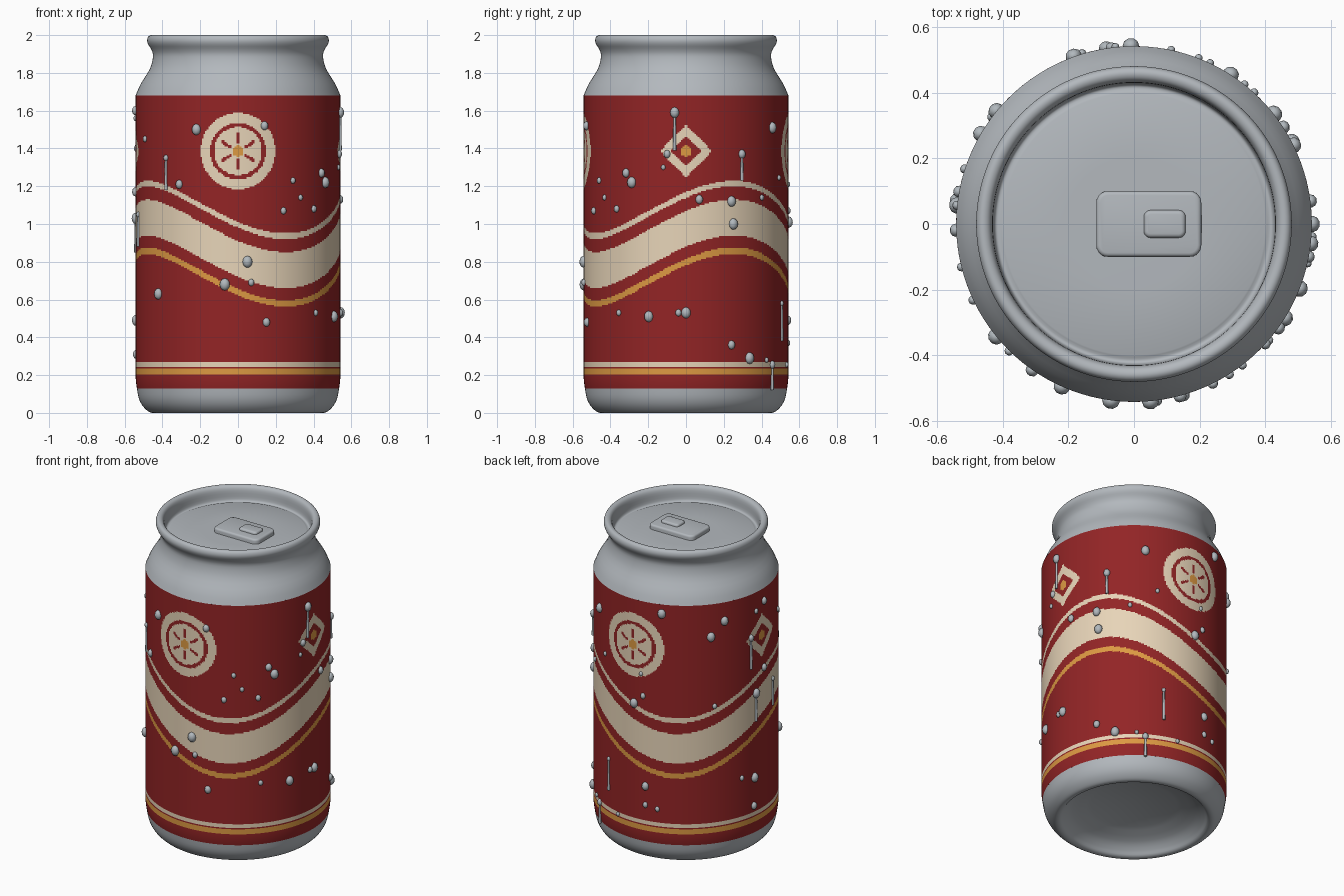
import bpy, bmesh, math
from mathutils import Matrix, Vector

if "Cube" in bpy.data.objects:
    bpy.data.objects.remove(bpy.data.objects["Cube"])

R = 0.542                      # body radius
LABEL_LOW, LABEL_TOP = 0.13, 1.68


def material(name, rgb):
    m = bpy.data.materials.new(name)
    m.diffuse_color = (*rgb, 1)
    m.use_nodes = True
    m.node_tree.nodes["Principled BSDF"].inputs["Base Color"].default_value = m.diffuse_color
    return m


silver = material("silver_metal", (0.45, 0.48, 0.51))
water = material("water_grey", (0.44, 0.48, 0.51))
red = material("deep_red", (0.29, 0.018, 0.019))
cream = material("cream", (0.80, 0.66, 0.48))
gold = material("gold", (0.72, 0.32, 0.055))


def finish(bm, name, mats, angle=40):
    me = bpy.data.meshes.new(name)
    bm.to_mesh(me)
    bm.free()
    ob = bpy.data.objects.new(name, me)
    bpy.context.collection.objects.link(ob)
    for m in mats:
        me.materials.append(m)
    bpy.ops.object.select_all(action='DESELECT')
    ob.select_set(True)
    bpy.context.view_layer.objects.active = ob
    bpy.ops.object.shade_smooth_by_angle(angle=math.radians(angle))
    return ob


def lathe(name, profile, segs, mats, rule=None):
    """Spin (radius, z) points, listed so that the outside runs upwards."""
    bm = bmesh.new()
    rings = []
    for r, z in profile:
        if r < 1e-5:
            rings.append([bm.verts.new((0, 0, z))] * segs)
        else:
            rings.append([bm.verts.new((r * math.cos(2 * math.pi * i / segs),
                                        r * math.sin(2 * math.pi * i / segs), z))
                          for i in range(segs)])
    for j in range(len(rings) - 1):
        a, b = rings[j], rings[j + 1]
        for i in range(segs):
            k = (i + 1) % segs
            quad = list(dict.fromkeys((a[i], a[k], b[k], b[i])))
            f = bm.faces.new(quad)
            if rule:
                f.material_index = rule(2 * math.pi * (i + 0.5) / segs,
                                        (profile[j][1] + profile[j + 1][1]) / 2)
    return finish(bm, name, mats)


def smooth_curve(pts, steps=3):
    """Catmull-Rom curve through a few profile points."""
    out = []
    p = [pts[0]] + pts + [pts[-1]]
    for i in range(1, len(p) - 2):
        a, b, c, d = (Vector(q) for q in p[i - 1:i + 3])
        for s in range(steps):
            t = s / steps
            out.append(tuple(0.5 * (2 * b + (c - a) * t + (2 * a - 5 * b + 4 * c - d) * t * t
                                    + (3 * b - a - 3 * c + d) * t ** 3)))
    return out + [pts[-1]]


# Bottom: domed underside, standing ring and lower curve
lathe("can_base", [(0, 0.125)] + smooth_curve(
    [(0.25, 0.1), (0.36, 0.065), (0.41, 0.03), (0.432, 0.006), (0.455, 0), (0.478, 0.01),
     (0.507, 0.04), (0.526, 0.08), (0.535, LABEL_LOW)]), 128, [silver])

# Shoulder, neck, rolled rim and recessed lid
lathe("can_shoulder_and_lid", smooth_curve(
    [(R, LABEL_TOP), (0.516, 1.74), (0.467, 1.82), (0.45, 1.885), (0.457, 1.92), (0.475, 1.95),
     (0.481, 1.972), (0.475, 1.992), (0.46, 2.0), (0.442, 1.993), (0.432, 1.97),
     (0.428, 1.92), (0.418, 1.905), (0.4, 1.91)]) + [(0.2, 1.912), (0, 1.912)], 128, [silver])


# Printed label: 0 red, 1 cream, 2 gold
def label_colour(az, z):
    # lower stripes
    if 0.247 < z < 0.268:
        return 1
    if 0.205 < z < 0.238:
        return 2
    # waves, two periods round the can
    phi = az + math.pi / 2
    h = z - 0.895 + 0.14 * math.sin(2 * phi + 0.6)
    if abs(h) < 0.095 or abs(h - 0.18) < 0.015:
        return 1
    if abs(h + 0.176) < 0.017:
        return 2
    # emblems: wheels at front and back, diamonds at the sides
    quarter = round(phi / (math.pi / 2))
    u, v = (phi - quarter * math.pi / 2) * R, z - 1.386
    d = math.hypot(u, v)
    if d < 0.03:
        return 2
    if quarter % 2:
        return 1 if 0.08 < abs(u) + abs(v) < 0.14 else 0
    if 0.15 < d < 0.202:
        return 1
    if d < 0.128:
        step = math.pi / 3
        a = math.atan2(u, v)
        a -= round(a / step) * step
        petal = 0.042 < d < 0.1 and abs(d * math.sin(a)) < 0.006 + 0.08 * (d - 0.042)
        return 0 if petal else 1
    return 0


ROWS = 190
label_profile = []
for i in range(ROWS + 1):
    z = LABEL_LOW + (LABEL_TOP - LABEL_LOW) * i / ROWS
    label_profile.append((R - 0.007 * (max(0, 0.2 - z) / 0.07) ** 2, z))
lathe("printed_label", label_profile, 384, [red, cream, gold], label_colour)


# Opening tab on the lid
def rounded_box(name, x0, x1, half_y, z0, z1, bevel):
    bm = bmesh.new()
    bmesh.ops.create_cube(bm, size=1, matrix=Matrix.Translation(
        ((x0 + x1) / 2, 0, (z0 + z1) / 2)) @ Matrix.Diagonal((x1 - x0, 2 * half_y, z1 - z0, 1)))
    upright = [e for e in bm.edges if abs(e.verts[0].co.z - e.verts[1].co.z) > 0.001]
    bmesh.ops.bevel(bm, geom=upright, offset=bevel, segments=5, profile=0.5, affect='EDGES')
    rim = [e for e in bm.edges if all(v.co.z > z1 - 0.001 for v in e.verts)]
    bmesh.ops.bevel(bm, geom=rim, offset=0.012, segments=3, profile=0.5, affect='EDGES')
    return finish(bm, name, [silver], 60)


rounded_box("tab_plate", -0.115, 0.205, 0.1, 1.9, 1.942, 0.035)
rounded_box("tab_button", 0.03, 0.157, 0.042, 1.935, 1.957, 0.02)

# Condensation: (position, height, size), by the side it is seen from
front_drops = [(-.22, 1.50, .025), (.14, 1.52, .02), (-.49, 1.45, .014), (-.38, 1.35, .014),
               (-.31, 1.21, .02), (.29, 1.23, .014), (.44, 1.27, .02), (.46, 1.22, .025),
               (.33, 1.14, .013), (.24, 1.07, .016), (.40, 1.08, .016), (.05, .80, .026),
               (-.07, .68, .027), (.07, .69, .016), (-.42, .63, .025), (.15, .48, .02),
               (.41, .53, .014), (.505, .51, .025)]
right_drops = [(-.06, 1.59, .024), (-.10, 1.37, .018), (-.12, 1.30, .012), (.455, 1.51, .025),
               (.295, 1.37, .02), (.07, 1.13, .02), (.24, 1.12, .024), (.25, 1.0, .025),
               (.40, 1.14, .013), (.49, 1.245, .012), (-.04, .53, .016), (0, .53, .025),
               (.24, .36, .02), (.335, .29, .026), (.425, .28, .012), (.505, .58, .012),
               (.455, .255, .018), (.53, .255, .012)]
# these use the angle round the can in degrees
back_left_drops = [(109.8, 1.62, .025), (149.5, 1.56, .024), (140.6, 1.47, .025),
                   (169.5, 1.4, .018), (174, 1.56, .014), (182, 1.6, .02), (96, 1.21, .012),
                   (97.4, 1.07, .016), (91, 1.01, .025), (143, 1.02, .014), (174, 1.03, .025),
                   (194, 1.05, .013), (182, 1.17, .02), (99, .49, .022), (99, .37, .016),
                   (107, .355, .014), (162, .517, .014), (172.6, .49, .025), (172, .31, .02)]
trails = {(-.38, 1.35): .17, (-.06, 1.59): .2, (.295, 1.37): .14, (.505, .58): .2,
          (.455, .255): .135, (169.5, 1.4): .2, (174, 1.03): .18, (194, 1.05): .17}

bm = bmesh.new()
for side, drops in (("front", front_drops), ("right", right_drops), ("back", back_left_drops)):
    for p, z, r in drops:
        if side == "back":
            az = math.radians(p)
        else:
            az = math.asin(p / R) - (math.pi / 2 if side == "front" else 0)
        x, y = (R + 0.002) * math.cos(az), (R + 0.002) * math.sin(az)
        bmesh.ops.create_uvsphere(bm, u_segments=10, v_segments=6, radius=r, matrix=(
            Matrix.Translation((x, y, z)) @ Matrix.Rotation(az, 4, 'Z')
            @ Matrix.Diagonal((0.9, 1, 1.2, 1))))
        # running trail below the drop
        length = trails.get((p, z))
        if length:
            bmesh.ops.create_cone(bm, cap_ends=True, segments=8, radius1=0.009, radius2=0.006,
                                  depth=length, matrix=Matrix.Translation((x, y, z - length / 2)))
finish(bm, "water_droplets", [water], 60)
